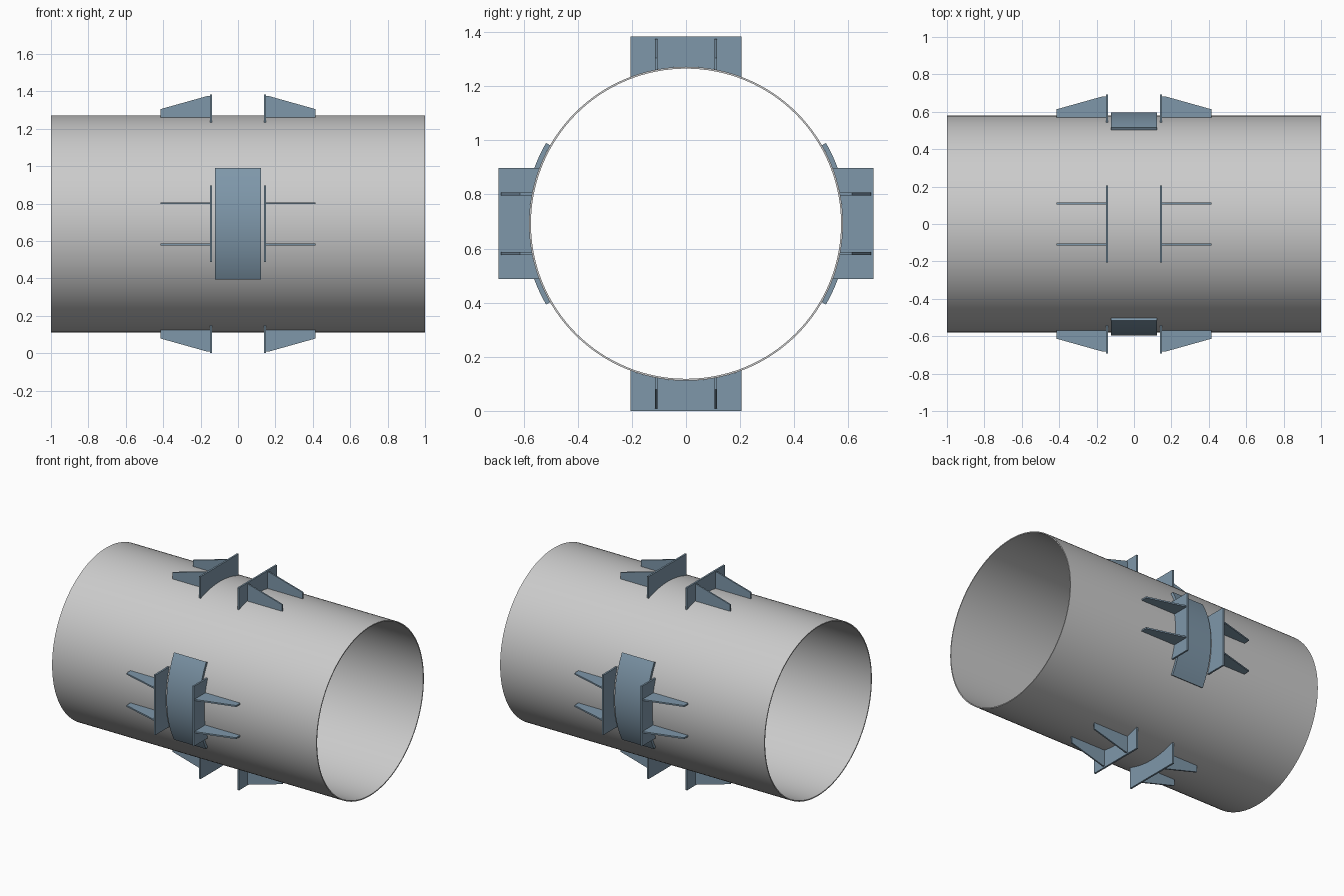
import bpy, bmesh, math
from mathutils import Matrix, Vector

if "Cube" in bpy.data.objects:
    bpy.data.objects.remove(bpy.data.objects["Cube"])

CZ = 0.692            # height of the pipe axis
R, R_IN = 0.58, 0.573  # pipe radii
R_PAD = 0.597
R_TOP = 0.692         # outer reach of the stop plates

steel = bpy.data.materials.new("blue_steel")
steel.diffuse_color = (0.21, 0.31, 0.40, 1)
steel.use_nodes = True
steel.node_tree.nodes["Principled BSDF"].inputs["Base Color"].default_value = steel.diffuse_color


def arc(r, a0, a1, n):
    return [(r * math.sin(a0 + (a1 - a0) * i / n), r * math.cos(a0 + (a1 - a0) * i / n))
            for i in range(n + 1)]


def prism(name, pts, offset, turn=0, mat=None):
    """Extrude a flat outline of 3D points by offset, then turn it about the pipe axis."""
    bm = bmesh.new()
    face = bm.faces.new([bm.verts.new(p) for p in pts])
    ext = bmesh.ops.extrude_face_region(bm, geom=[face], use_keep_orig=True)
    verts = [v for v in ext["geom"] if isinstance(v, bmesh.types.BMVert)]
    bmesh.ops.translate(bm, verts=verts, vec=Vector(offset))
    bmesh.ops.recalc_face_normals(bm, faces=bm.faces[:])
    m = Matrix.Translation((0, 0, CZ)) @ Matrix.Rotation(turn, 4, 'X')
    bmesh.ops.transform(bm, matrix=m, verts=bm.verts[:])
    return finish(name, bm, mat)


def finish(name, bm, mat=None):
    me = bpy.data.meshes.new(name)
    bm.to_mesh(me)
    bm.free()
    ob = bpy.data.objects.new(name, me)
    bpy.context.collection.objects.link(ob)
    if mat:
        me.materials.append(mat)
    return ob


def smooth(ob):
    bpy.ops.object.select_all(action='DESELECT')
    ob.select_set(True)
    bpy.context.view_layer.objects.active = ob
    bpy.ops.object.shade_smooth_by_angle(angle=math.radians(30))


# pipe: a rectangular wall section swept round the axis
N = 128
bm = bmesh.new()
section = [(-1, R), (1, R), (1, R_IN), (-1, R_IN)]
rings = [[bm.verts.new((x, r * math.sin(2 * math.pi * i / N), CZ + r * math.cos(2 * math.pi * i / N)))
          for x, r in section] for i in range(N)]
for i in range(N):
    a, b = rings[i], rings[(i + 1) % N]
    for j in range(4):
        k = (j + 1) % 4
        bm.faces.new((a[j], a[k], b[k], b[j]))
bmesh.ops.recalc_face_normals(bm, faces=bm.faces[:])
smooth(finish("pipe", bm))

# stop plates with saddle-cut base, each braced by two tapered gussets
HALF = 0.205
a = math.asin(HALF / R)
plate = arc(R, -a, a, 20) + [(HALF, R_TOP), (-HALF, R_TOP)]
gusset = [(0.15, 0.567), (0.415, 0.567), (0.415, 0.613), (0.165, 0.683), (0.15, 0.683)]
for q, side in enumerate(("top", "front", "bottom", "back")):
    turn = q * math.pi / 2
    for s, end in ((-1, "left"), (1, "right")):
        smooth(prism(f"stop_plate_{side}_{end}", [(s * 0.139, y, z) for y, z in plate],
                     (s * 0.012, 0, 0), turn, steel))
        for y in (-0.11, 0.11):
            prism(f"gusset_{side}_{end}", [(s * x, y - 0.005, z) for x, z in gusset],
                  (0, 0.01, 0), turn, steel)

# curved wear pads on the front and back
t = math.radians(30)
pad = arc(R, -t, t, 24) + arc(R_PAD, t, -t, 24)
for s, side in ((1, "front"), (-1, "back")):
    smooth(prism(f"wear_pad_{side}", [(-0.122, y, z) for y, z in pad],
                 (0.244, 0, 0), s * math.pi / 2, steel))
